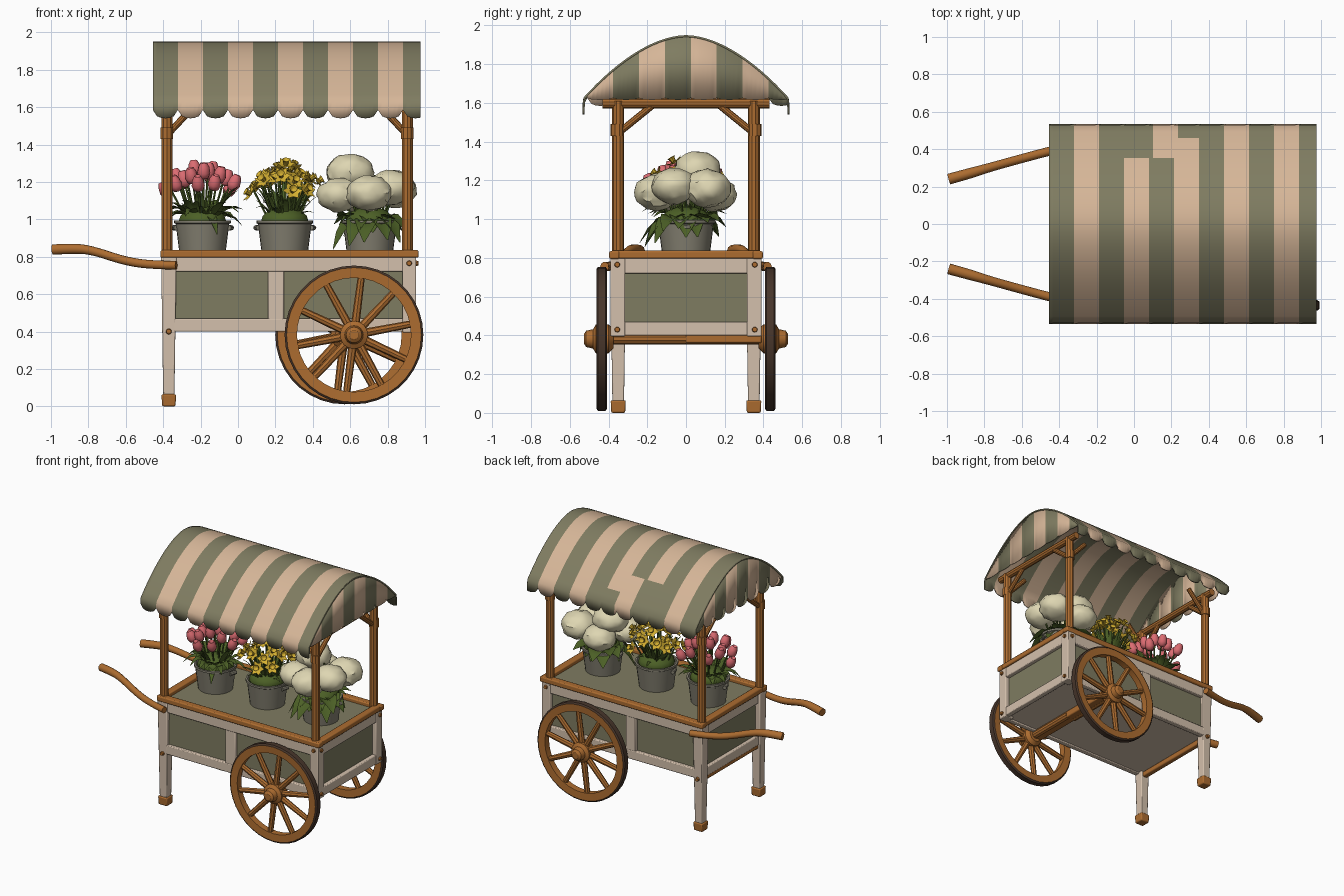
import bpy, bmesh, math, random
from mathutils import Vector, Matrix

random.seed(4)
if "Cube" in bpy.data.objects:
    bpy.data.objects.remove(bpy.data.objects["Cube"], do_unlink=True)


def material(name, r, g, b):
    rgb = [(c / 255 / 12.92) if c < 11 else ((c / 255 + 0.055) / 1.055) ** 2.4 for c in (r, g, b)]
    m = bpy.data.materials.new(name)
    m.use_nodes = True
    m.diffuse_color = (*rgb, 1)
    node = next(n for n in m.node_tree.nodes if n.type == 'BSDF_PRINCIPLED')
    node.inputs["Base Color"].default_value = (*rgb, 1)
    node.inputs["Roughness"].default_value = 0.8
    return m


CREAM = material("canopy cream", 214, 182, 152)
SAGE = material("sage green", 127, 124, 97)
PAINT = material("off white paint", 212, 192, 172)
WOOD = material("warm wood", 172, 108, 48)
TREAD = material("dark tread", 72, 54, 43)
METAL = material("bucket metal", 132, 128, 113)
LEAF = material("leaf green", 76, 96, 38)
PINK = material("tulip pink", 220, 108, 114)
YELLOW = material("daffodil yellow", 214, 177, 50)
WHITE = material("hydrangea white", 222, 214, 178)


def finish(bm, name, mats, angle=35, bevel=0, thick=0):
    bmesh.ops.remove_doubles(bm, verts=bm.verts, dist=0.0002)
    bmesh.ops.recalc_face_normals(bm, faces=bm.faces)
    me = bpy.data.meshes.new(name)
    bm.to_mesh(me)
    bm.free()
    ob = bpy.data.objects.new(name, me)
    bpy.context.collection.objects.link(ob)
    for m in mats:
        me.materials.append(m)
    bpy.ops.object.select_all(action='DESELECT')
    ob.select_set(True)
    bpy.context.view_layer.objects.active = ob
    bpy.ops.object.shade_smooth_by_angle(angle=math.radians(angle))
    if thick:
        mod = ob.modifiers.new("thickness", 'SOLIDIFY')
        mod.thickness, mod.offset = thick, 0
    if bevel:
        mod = ob.modifiers.new("soft edges", 'BEVEL')
        mod.width, mod.segments = bevel, 2
    return ob


def box(bm, x0, x1, y0, y1, z0, z1):
    m = Matrix.Translation(((x0 + x1) / 2, (y0 + y1) / 2, (z0 + z1) / 2)) @ Matrix.Diagonal((x1 - x0, y1 - y0, z1 - z0, 1))
    bmesh.ops.create_cube(bm, size=1, matrix=m)


def rod(bm, a, b, r1, r2=None, n=10):
    a, b = Vector(a), Vector(b)
    m = Matrix.Translation((a + b) / 2) @ (b - a).to_track_quat('Z', 'Y').to_matrix().to_4x4()
    bmesh.ops.create_cone(bm, cap_ends=True, segments=n, radius1=r1, radius2=r2 or r1, depth=(b - a).length, matrix=m)


def lathe(bm, profile, m, n=28):
    rings = [[bm.verts.new(m @ Vector((r * math.cos(t), r * math.sin(t), z))) for r, z in profile]
             for t in (math.tau * i / n for i in range(n))]
    for i in range(n):
        p, q = rings[i], rings[(i + 1) % n]
        for j in range(len(profile) - 1):
            bm.faces.new((p[j], q[j], q[j + 1], p[j + 1]))


def sheet(bm, rows, rule):
    vs = [[bm.verts.new(p) for p in row] for row in rows]
    for a, b in zip(vs, vs[1:]):
        for i in range(len(a) - 1):
            f = bm.faces.new((a[i], a[i + 1], b[i + 1], b[i]))
            f.material_index = rule(f.calc_center_median())


# Body: recessed panels inside a painted frame
bm = bmesh.new()
box(bm, -0.37, 0.92, -0.36, 0.36, 0.44, 0.79)
finish(bm, "body_panels", [SAGE])
bm = bmesh.new()
box(bm, -0.38, 0.93, -0.37, 0.37, 0.41, 0.44)
for z0, z1 in ((0.4, 0.47), (0.72, 0.8)):
    for s in (-1, 1):
        box(bm, -0.39, 0.94, s * 0.365 - 0.02, s * 0.365 + 0.02, z0, z1)
    for x in (-0.375, 0.93):
        box(bm, x - 0.02, x + 0.02, -0.37, 0.37, z0, z1)
for s in (-1, 1):
    box(bm, 0.16, 0.245, s * 0.365 - 0.018, s * 0.365 + 0.018, 0.46, 0.73)
    box(bm, 0.88, 0.953, s * 0.352 - 0.038, s * 0.352 + 0.038, 0.395, 0.8)
finish(bm, "body_frame", [PAINT], bevel=0.006)

# Legs with wooden feet
legs, feet = bmesh.new(), bmesh.new()
for s in (-1, 1):
    for b, z0, z1, r0, r1 in ((legs, 0.05, 0.8, 0.03, 0.041), (feet, 0, 0.065, 0.036, 0.039)):
        m = Matrix.Translation((-0.37, s * 0.35, (z0 + z1) / 2)) @ Matrix.Rotation(math.pi / 4, 4, 'Z')
        bmesh.ops.create_cone(b, cap_ends=True, segments=4, radius1=r0 * 1.414, radius2=r1 * 1.414, depth=z1 - z0, matrix=m)
finish(legs, "legs", [PAINT], bevel=0.006)
finish(feet, "feet", [WOOD], bevel=0.008)

# Deck and its wooden rim
bm = bmesh.new()
box(bm, -0.38, 0.93, -0.37, 0.37, 0.79, 0.808)
finish(bm, "deck", [SAGE])
bm = bmesh.new()
for s in (-1, 1):
    box(bm, -0.415, 0.965, s * 0.37 - 0.027, s * 0.37 + 0.027, 0.795, 0.835)
for x in (-0.385, 0.935):
    box(bm, x - 0.027, x + 0.027, -0.39, 0.39, 0.797, 0.837)
# Cross bars under the body
box(bm, -0.39, -0.35, -0.34, 0.34, 0.37, 0.41)
box(bm, 0.56, 0.64, -0.39, 0.39, 0.36, 0.41)
finish(bm, "deck_rim_and_cross_bars", [WOOD], bevel=0.008)

# Posts, end beams and braces
bm = bmesh.new()
for x, d in ((-0.38, 1), (0.905, -1)):
    rod(bm, (x, -0.43, 1.597), (x, 0.43, 1.597), 0.026)
    for s in (-1, 1):
        rod(bm, (x, s * 0.35, 0.82), (x, s * 0.35, 1.61), 0.031)
        rod(bm, (x, s * 0.33, 1.46), (x, s * 0.17, 1.59), 0.018)
        rod(bm, (x, s * 0.34, 1.45), (x + d * 0.15, s * 0.34, 1.61), 0.018)
        rod(bm, (x, s * 0.355, 1.43), (x, s * 0.355, 1.49), 0.035)
finish(bm, "posts_and_braces", [WOOD])

# Bolt heads on the frame corners
bm = bmesh.new()
for s in (-1, 1):
    for x, z in ((-0.37, 0.4), (0.915, 0.765)):
        rod(bm, (x, s * 0.38, z), (x, s * 0.402, z), 0.017, 0.012)
    rod(bm, (0.94, s * 0.355, 0.765), (0.965, s * 0.355, 0.765), 0.017, 0.012)
    rod(bm, (0.94, s * 0.355, 0.43), (0.965, s * 0.355, 0.43), 0.017, 0.012)
finish(bm, "bolts", [WOOD])

# Push handles
for s, side in ((-1, "right"), (1, "left")):
    cu = bpy.data.curves.new(side + "_handle", 'CURVE')
    cu.dimensions, cu.bevel_depth, cu.bevel_resolution, cu.use_fill_caps = '3D', 0.025, 3, True
    path = [(-0.33, 0.42, 0.755), (-0.45, 0.39, 0.755), (-0.6, 0.35, 0.775), (-0.78, 0.3, 0.835), (-0.88, 0.27, 0.845), (-0.99, 0.24, 0.838)]
    sp = cu.splines.new('NURBS')
    sp.points.add(len(path) - 1)
    for p, (x, y, z) in zip(sp.points, path):
        p.co = (x, s * y, z, 1)
        p.radius = 1.15 if x < -0.85 else 0.95
    sp.order_u, sp.use_endpoint_u = 3, True
    cu.materials.append(WOOD)
    ob = bpy.data.objects.new(side + "_handle", cu)
    bpy.context.collection.objects.link(ob)
    bpy.ops.object.select_all(action='DESELECT')
    ob.select_set(True)
    bpy.context.view_layer.objects.active = ob
    bpy.ops.object.convert(target='MESH')
    bpy.ops.object.shade_smooth_by_angle(angle=math.radians(50))

# Spoked wheels: wooden sides, dark tread
for s, x, side in ((-1, 0.62, "right"), (1, 0.57, "left")):
    c = Vector((x, s * 0.435, 0.382))
    m = Matrix.Translation(c) @ Matrix.Rotation(-s * math.pi / 2, 4, 'X')
    bm = bmesh.new()
    lathe(bm, [(0.305, -0.025), (0.36, -0.028), (0.371, -0.02), (0.371, 0.02), (0.36, 0.028), (0.305, 0.025), (0.305, -0.025)], m, 36)
    for f in bm.faces:
        v = f.calc_center_median() - c
        f.material_index = int(math.hypot(v.x, v.z) > 0.362)
    lathe(bm, [(0, -0.06), (0.05, -0.06), (0.075, -0.035), (0.075, 0.03), (0.05, 0.045), (0.042, 0.08), (0.025, 0.092), (0, 0.092)], m, 16)
    for i in range(10):
        t = math.tau * (i + 0.3) / 10
        d = Vector((math.cos(t), 0, math.sin(t)))
        rod(bm, c + d * 0.05, c + d * 0.315, 0.023, 0.019, 8)
    rod(bm, c, (x, 0, 0.382), 0.028)
    finish(bm, side + "_wheel", [WOOD, TREAD])

# Striped canopy with scalloped valances
X0, X1, STRIPE, HALF = -0.455, 0.975, 0.1337, 0.525


def arch(y):
    return 1.945 - 0.32 * (abs(y) / HALF) ** 1.8


def scallop(u):
    return 0.045 * math.sqrt(max(0, 1 - (2 * (u % 1) - 1) ** 2))


def roof_stripe(c):
    s = (c.x - X0) / STRIPE
    if c.y > 0.36 and 2 < s < 7:
        return int(not (4.15 < s < 5.15 or (5 < s < 6 and c.y < 0.47)))
    return int(s % 2 < 1)


xs = [min(X0 + STRIPE * i / 6, X1) for i in range(66)]
ys = [HALF * (i / 15 - 1) for i in range(31)]
edge = lambda y: [(x, y, 1.585 - scallop((x - X0) / STRIPE)) for x in xs]
rows = [edge(-HALF - 0.005)] + [[(x, y, arch(y)) for x in xs] for y in ys] + [edge(HALF + 0.005)]
bm = bmesh.new()
sheet(bm, rows, roof_stripe)
finish(bm, "canopy", [CREAM, SAGE], angle=50, thick=0.01)
for name, x, dip in (("canopy_end_left", 0.966, 0.2), ("canopy_end_right", -0.446, 0.9)):
    cols = [max(-0.522, min(0.522, -0.51 + STRIPE * i / 6)) for i in range(-1, 48)]
    low = [(x, y, 1.625 - dip * scallop((y + 0.51) / STRIPE)) for y in cols]
    bm = bmesh.new()
    sheet(bm, [low, [(x, y, max(arch(y), 1.628)) for y in cols]], lambda c: int((c.y + 0.51) / STRIPE % 2 >= 1))
    finish(bm, name, [CREAM, SAGE], thick=0.008)

# Metal buckets with side rings
BUCKETS = {"tulip": -0.19, "daffodil": 0.25, "hydrangea": 0.705}
for name, x in BUCKETS.items():
    bm = bmesh.new()
    lathe(bm, [(0, 0.808), (0.122, 0.808), (0.143, 0.975), (0.152, 0.98), (0.152, 0.995), (0.138, 0.995), (0.13, 0.95), (0, 0.95)], Matrix.Translation((x, 0, 0)))
    for s in (-1, 1):
        rod(bm, (x + s * 0.14, -0.025, 0.955), (x + s * 0.155, 0.025, 0.955), 0.014, n=8)
    finish(bm, name + "_bucket", [METAL])


def leaf(bm, x, turn, reach, rise, droop, width):
    m = Matrix.Translation((x, 0, 0.97)) @ Matrix.Rotation(turn, 4, 'Z')
    rows = []
    for t in (0, 0.25, 0.5, 0.75, 1):
        w = width * math.sin(math.pi * (0.12 + 0.86 * t))
        z = rise * t - droop * t * t
        rows.append([m @ Vector((0.05 + reach * t, k * w, z + abs(k) * w * 0.4)) for k in (-1, 0, 1)])
    sheet(bm, rows, lambda c: 0)


def spread(n, radius):
    for i in range(n):
        r, t = radius * math.sqrt((i + 0.5) / n), 2.4 * i
        yield Vector((r * math.cos(t), r * math.sin(t), 0)), r


# Foliage: leaf count, reach, rise, droop, width for each bucket
for name, n, reach, rise, droop, width in (("tulip", 34, 0.17, 0.3, 0.17, 0.028), ("daffodil", 44, 0.12, 0.3, 0.1, 0.014), ("hydrangea", 20, 0.18, 0.16, 0.17, 0.065)):
    bm, x = bmesh.new(), BUCKETS[name]
    bmesh.ops.create_uvsphere(bm, u_segments=14, v_segments=8, radius=0.13, matrix=Matrix.Translation((x, 0, 0.99)) @ Matrix.Diagonal((1, 1, 0.6, 1)))
    for i in range(n):
        leaf(bm, x, 2.4 * i, reach * random.uniform(0.5, 1.1), rise * random.uniform(0.6, 1.05), droop * random.uniform(0.6, 1.5), width)
    for p, r in spread(18, 0.17):
        rod(bm, Vector((x, 0, 0.96)) + p * 0.4, Vector((x, 0, 1.24 - 3 * r * r)) + p, 0.006, n=5)
    finish(bm, name + "_foliage", [LEAF], angle=50)

# Tulip heads
bm = bmesh.new()
for p, r in spread(18, 0.2):
    z = 1.26 - 2.2 * r * r + random.uniform(-0.03, 0.02)
    m = Matrix.Translation(p + Vector((BUCKETS["tulip"], 0, z))) @ p.lerp(Vector((0, 0, 0.4)), 0.5).to_track_quat('Z', 'Y').to_matrix().to_4x4()
    lathe(bm, [(0, -0.045), (0.026, -0.035), (0.036, -0.008), (0.03, 0.025), (0.018, 0.047), (0.008, 0.03), (0, 0.025)], m, 9)
finish(bm, "tulip_heads", [PINK], angle=50)

# Daffodil heads: six petals around a trumpet
bm = bmesh.new()
for p, r in spread(26, 0.19):
    z = 1.27 - 3.2 * r * r + random.uniform(-0.04, 0.03)
    m = Matrix.Translation(p + Vector((BUCKETS["daffodil"], 0, z))) @ (p + Vector((0, 0, 0.1))).to_track_quat('Z', 'Y').to_matrix().to_4x4()
    for i in range(6):
        k = m @ Matrix.Rotation(math.tau * i / 6, 4, 'Z')
        bm.faces.new([bm.verts.new(k @ Vector(v)) for v in ((0, 0, 0), (0.03, -0.017, 0.008), (0.056, 0, 0.018), (0.03, 0.017, 0.008))])
    lathe(bm, [(0, 0), (0.012, 0), (0.015, 0.025), (0.022, 0.036), (0.01, 0.02), (0, 0.015)], m, 8)
finish(bm, "daffodil_heads", [YELLOW])

# Hydrangea heads: lumpy balls
bm = bmesh.new()
for x, y, z, r in ((0.6, 0.06, 1.25, 0.12), (0.83, 0.11, 1.16, 0.12), (0.54, -0.07, 1.13, 0.11), (0.7, -0.15, 1.14, 0.115), (0.82, -0.06, 1.17, 0.115), (0.63, 0.15, 1.13, 0.11)):
    ball = bmesh.ops.create_icosphere(bm, subdivisions=3, radius=r, matrix=Matrix.Translation((x, y, z)) @ Matrix.Diagonal((1.06, 1, 0.82, 1)))
    for v in ball["verts"]:
        v.co += (v.co - Vector((x, y, z))) * random.uniform(-0.06, 0.06)
finish(bm, "hydrangea_heads", [WHITE], angle=40)
